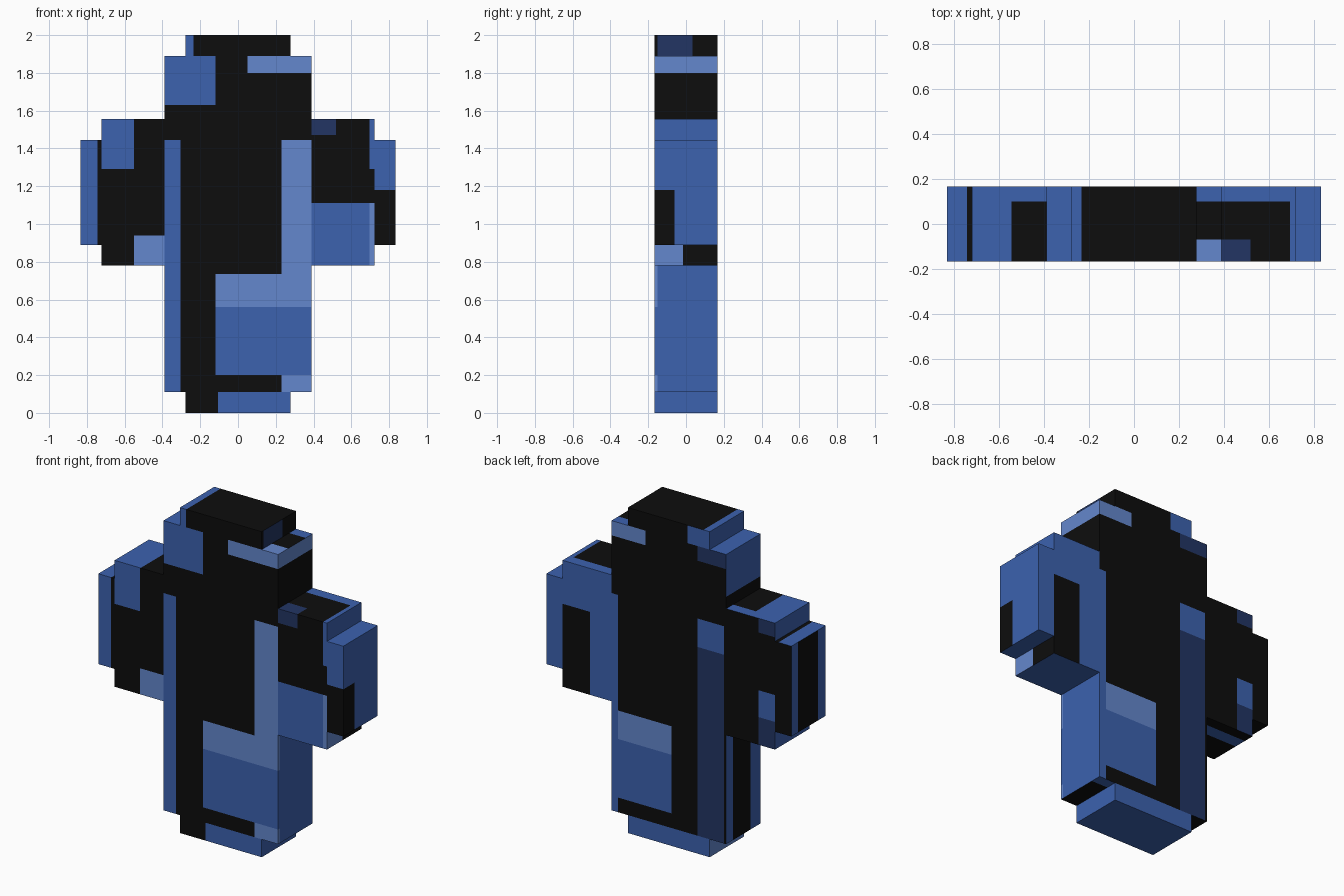
import bpy
import bmesh
from mathutils import Vector

cube = bpy.data.objects.get("Cube")
if cube:
    bpy.data.objects.remove(cube, do_unlink=True)


def make_material(name, rgb):
    mat = bpy.data.materials.new(name)
    mat.use_nodes = True
    colour = (*rgb, 1.0)
    mat.diffuse_color = colour
    mat.node_tree.nodes["Principled BSDF"].inputs["Base Color"].default_value = colour
    return mat


MATERIALS = [
    make_material("black", (0.004, 0.004, 0.004)),
    make_material("blue", (0.045, 0.122, 0.429)),
    make_material("light_blue", (0.127, 0.242, 0.610)),
    make_material("navy", (0.016, 0.036, 0.127)),
]
K, B, L, N = range(4)   # material slots
E = 9                   # "as far as the edge"

# side -> (normal axis, sign, first axis in the face, second axis in the face)
SIDES = {
    "front": (1, -1, 0, 2), "back": (1, 1, 0, 2),
    "left": (0, 1, 1, 2), "right": (0, -1, 1, 2),
    "top": (2, 1, 0, 1), "bottom": (2, -1, 0, 1),
}
HALF_DEPTH = 0.167


def block(name, x0, x1, z0, z1, patches):
    """Box whose faces are cut along the patch borders and coloured.
    A patch is (side, u0, u1, v0, v1, slot); later patches win."""
    lo = Vector((x0, -HALF_DEPTH, z0))
    hi = Vector((x1, HALF_DEPTH, z1))
    bm = bmesh.new()
    bmesh.ops.create_cube(bm, size=1)
    for v in bm.verts:
        v.co = [lo[i] + (v.co[i] + 0.5) * (hi[i] - lo[i]) for i in range(3)]

    # cut once at every distinct border
    cuts = set()
    for side, u0, u1, v0, v1, slot in patches:
        _, _, ua, va = SIDES[side]
        cuts |= {(ua, u0), (ua, u1), (va, v0), (va, v1)}
    for axis, pos in sorted(cuts):
        if lo[axis] + 0.002 < pos < hi[axis] - 0.002:
            normal = Vector((0, 0, 0))
            normal[axis] = 1
            bmesh.ops.bisect_plane(bm, geom=bm.verts[:] + bm.edges[:] + bm.faces[:],
                                   plane_co=normal * pos, plane_no=normal)

    # colour by side and position
    bm.normal_update()
    for face in bm.faces:
        c = face.calc_center_median()
        for side, u0, u1, v0, v1, slot in patches:
            axis, sign, ua, va = SIDES[side]
            if face.normal[axis] * sign > 0.9 and u0 < c[ua] < u1 and v0 < c[va] < v1:
                face.material_index = slot

    mesh = bpy.data.meshes.new(name)
    bm.to_mesh(mesh)
    bm.free()
    for mat in MATERIALS:
        mesh.materials.append(mat)
    obj = bpy.data.objects.new(name, mesh)
    bpy.context.collection.objects.link(obj)
    return obj


def whole(side, slot):
    return (side, -E, E, -E, E, slot)


# tall central block
block("body", -0.39, 0.39, 0.11, 1.89, [
    ("front", -E, -0.12, 1.63, E, B),
    ("front", 0.05, E, 1.80, E, L),
    ("front", -E, -0.305, -E, 1.445, B),
    ("front", 0.23, E, 0.735, 1.445, L),
    ("front", -0.12, E, 0.56, 0.735, L),
    ("front", -0.12, E, 0.20, 0.56, B),
    ("front", 0.23, E, -E, 0.20, L),
    ("back", 0.16, E, 1.80, E, L),
    ("back", -E, -0.195, 1.80, E, N),
    ("back", 0.345, E, -E, 1.445, B),
    ("back", -0.375, -0.195, 1.27, 1.445, B),
    ("back", -0.375, -0.195, -E, 1.27, N),
    ("back", -0.02, 0.345, 0.56, 0.735, L),
    ("back", -0.02, 0.345, 0.20, 0.56, B),
    ("left", -E, E, 1.80, E, L),
    ("left", -E, E, -E, 0.79, B),
    ("left", -E, -0.15, 0.56, 0.79, L),
    ("left", -E, -0.15, -E, 0.20, L),
    ("right", -E, E, 1.63, E, B),
    ("right", 0.10, E, -E, 0.79, B),
    ("right", -E, -0.07, -E, 0.79, B),
    ("top", -E, -0.23, -E, E, B),
    ("top", 0.23, E, -E, -0.07, L),
    ("top", 0.23, E, 0.10, E, B),
    ("bottom", 0.23, E, 0.10, E, B),
])

# stepped cap above and foot below
block("top_cap", -0.278, 0.278, 1.89, 2.0, [
    ("front", -E, -0.235, -E, E, B),
    ("back", -E, -0.127, -E, E, B),
    ("left", -0.15, 0.035, -E, E, N),
    whole("right", B),
    ("top", -E, -0.235, -E, E, B),
])
block("foot", -0.278, 0.278, 0.0, 0.11, [
    ("front", -0.105, E, -E, E, B),
    whole("back", B), whole("left", B), whole("right", L), whole("bottom", B),
])

# arms
block("left_arm", 0.39, 0.722, 0.78, 1.557, [
    ("front", -E, 0.52, 1.47, E, N),
    ("front", 0.695, E, 1.29, E, B),
    ("front", -E, 0.695, -E, 1.11, B),
    ("front", 0.695, E, -E, 1.11, L),
    whole("back", B),
    ("back", 0.535, E, -E, 1.29, K),
    ("left", -E, E, 1.40, E, B),
    ("left", -E, -0.015, -E, 1.0, L),
    ("top", 0.695, E, -E, E, B),
    ("top", -E, E, 0.10, E, B),
    ("top", -E, 0.52, -E, -0.07, N),
    whole("bottom", B),
])
block("right_arm", -0.722, -0.39, 0.78, 1.557, [
    ("front", -E, -0.55, 1.29, E, B),
    ("front", -0.55, E, -E, 0.94, L),
    ("back", -E, -0.61, 1.47, E, N),
    ("back", -E, -0.61, 0.95, 1.115, B),
    ("back", -E, -0.61, -E, 0.95, N),
    whole("right", B),
    whole("top", B),
    ("top", -0.545, E, -E, 0.10, K),
    ("bottom", -E, E, 0.02, 0.10, B),
])

# thin outer steps on the arm ends
block("left_arm_end", 0.722, 0.833, 0.89, 1.445, [
    ("front", -E, E, 1.18, E, B),
    whole("back", B), whole("left", B), whole("top", B), whole("bottom", B),
    ("left", -E, -0.06, -E, 1.18, K),
])
block("right_arm_end", -0.833, -0.722, 0.89, 1.445, [
    ("front", -E, -0.745, -E, E, B),
    ("top", -E, -0.745, -E, E, B),
    whole("right", B),
    ("right", -0.09, 0.10, -E, E, K),
])
